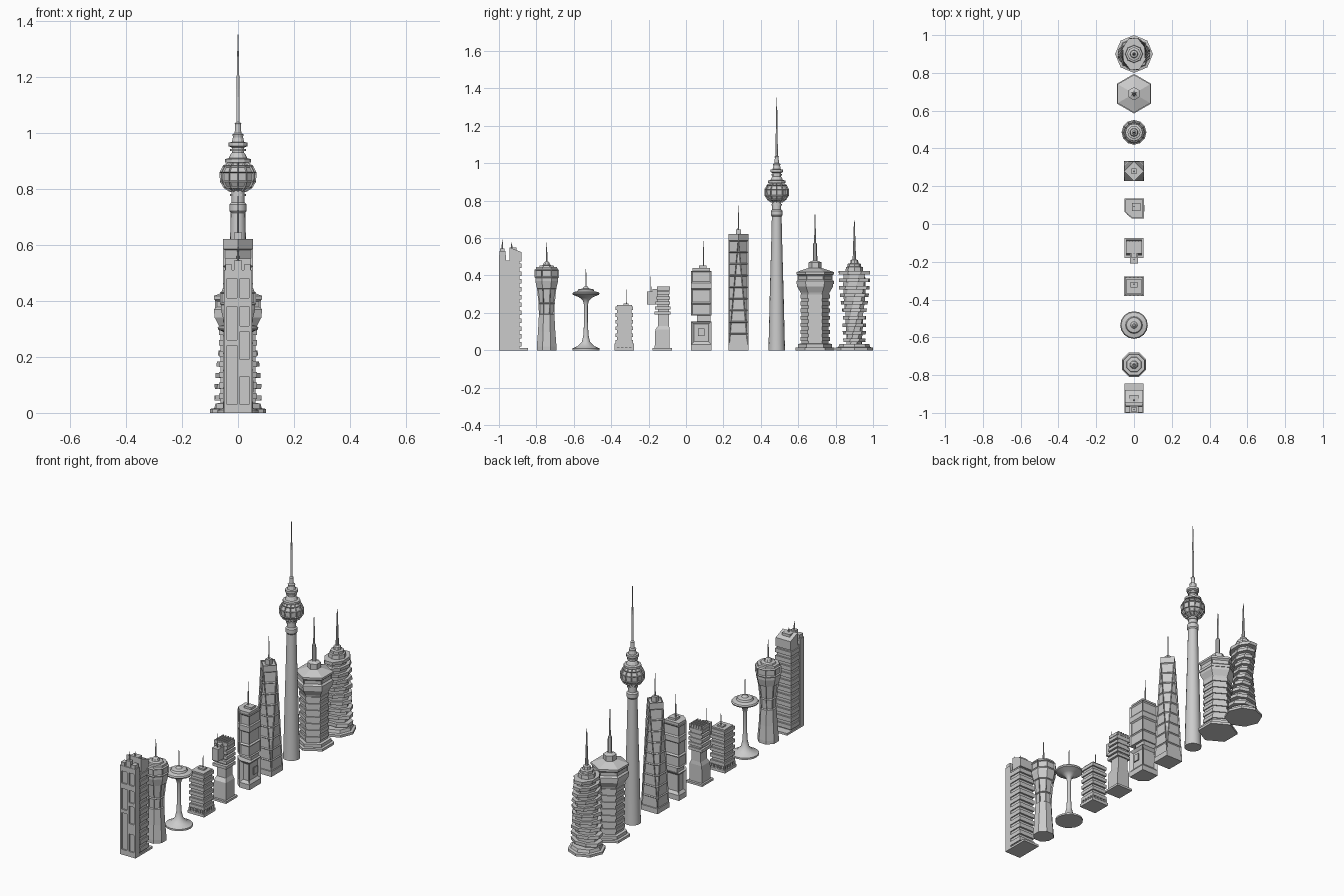
import bpy, bmesh, math
from math import sin, cos, pi


def ring(n, r, z, y=0, rot=0, sx=1, sy=1, turn=0, x=0):
    """Polygon ring: regular n-gon, scaled, then turned about z."""
    pts = []
    for i in range(n):
        a = rot + 2 * pi * i / n
        px, py = r * cos(a) * sx, r * sin(a) * sy
        pts.append((x + px * cos(turn) - py * sin(turn), y + px * sin(turn) + py * cos(turn), z))
    return pts


def loft(name, rings, panels=(), smooth=False):
    """Skin rings; panels = (zmin, zmax, border, depth) sinks the side faces in that range."""
    bm = bmesh.new()
    vs = [[bm.verts.new(p) for p in r] for r in rings]
    n = len(vs[0])
    for a, b in zip(vs, vs[1:]):
        for i in range(n):
            j = (i + 1) % n
            bm.faces.new((a[i], a[j], b[j], b[i]))
    bm.faces.new(vs[0][::-1])
    bm.faces.new(vs[-1])
    bmesh.ops.recalc_face_normals(bm, faces=bm.faces[:])
    for lo, hi, border, depth in panels:
        fs = [f for f in bm.faces if lo < f.calc_center_median().z < hi and abs(f.normal.z) < 0.85]
        bmesh.ops.inset_individual(bm, faces=fs, thickness=border, depth=-depth)
    me = bpy.data.meshes.new(name)
    bm.to_mesh(me)
    bm.free()
    ob = bpy.data.objects.new(name, me)
    bpy.context.collection.objects.link(ob)
    if smooth:
        bpy.ops.object.select_all(action='DESELECT')
        ob.select_set(True)
        bpy.context.view_layer.objects.active = ob
        bpy.ops.object.shade_smooth_by_angle(angle=math.radians(35))
    return ob


def lathe(name, prof, n, y, rot=0, panels=(), smooth=False, x=0):
    return loft(name, [ring(n, r, z, y, rot, x=x) for r, z in prof], panels, smooth)


def box(name, x0, x1, y0, y1, z0, z1):
    base = [(x0, y0), (x1, y0), (x1, y1), (x0, y1)]
    return loft(name, [[(x, y, z) for x, y in base] for z in (z0, z1)])


def mast(name, y, z0, z1, r=0.005, x=0):
    lathe(name, [(r, z0), (r * 0.8, z0 + (z1 - z0) * 0.5), (r * 0.3, z1)], 6, y, x=x)


# Tower 1: panelled front slab with ribbed block behind
box("slab_base", -.05, .05, -1, -.845, 0, .012)
box("slab_backing", -.047, .047, -.992, -.962, .01, .5)
for x0, x1, z0, z1 in [(-.05, -.04, 0, .5), (.04, .05, 0, .5), (-.004, .008, 0, .5),
                       (-.05, .05, 0, .03), (-.05, .05, .38, .41), (0, .05, .13, .19),
                       (-.05, 0, .24, .26), (0, .05, .29, .31), (-.05, .05, .48, .51)]:
    box("slab_frame", x0, x1, -1, -.963, z0, z1)
for s in (-1, 1):
    box("slab_horn", s * .033 - .012, s * .033 + .012, -.998, -.966, .5, .53)
box("slab_crest", -.014, .014, -.995, -.97, .5, .545)
mast("slab_mast", -.982, .53, .592)
box("ribbed_core", -.044, .044, -.965, -.89, 0, .48)
for i in range(11):
    z = .02 + i * .042
    box("ribbed_floor", -.05, .05, -.957, -.88, z, z + .024)
loft("ribbed_crown", [[(x, y, z + top * (-.88 - y) * .4) for x, y in
                       [(-.047, -.945), (.047, -.945), (.047, -.88), (-.047, -.88)]]
                      for z, top in [(.475, 0), (.525, 1)]])
box("ribbed_penthouse", -.025, .025, -.94, -.905, .52, .55)
mast("ribbed_mast", -.932, .54, .575)

# Tower 2: flared octagonal control tower
lathe("control_shaft", [(.057, 0), (.057, .02), (.05, .1), (.045, .19), (.047, .25), (.056, .33),
                        (.066, .37), (.066, .385), (.07, .39), (.07, .43), (.062, .435), (.06, .445)],
      8, -.745, pi / 8, [(.2, .34, .005, .006), (.395, .425, .006, .006)])
lathe("control_cap", [(.045, .44), (.04, .452), (.022, .455), (.016, .468), (.008, .475)], 8, -.745, pi / 8)
mast("control_mast", -.745, .46, .575)

# Tower 3: saucer on a thin stem
lathe("saucer_tower", [(.073, 0), (.073, .01), (.045, .022), (.022, .045), (.014, .08), (.01, .15), (.01, .24),
                       (.016, .265), (.032, .28), (.04, .285), (.07, .297), (.073, .304), (.068, .31),
                       (.045, .316), (.04, .326), (.018, .33), (.008, .342)], 16, -.535, smooth=True)
mast("saucer_mast", -.535, .33, .435, .004)

# Tower 4: small stacked block with stilts
box("stack_core", -.04, .04, -.368, -.292, 0, .235)
box("stack_base", -.052, .052, -.382, -.278, 0, .016)
for i in range(6):
    z = .035 + i * .036
    box("stack_floor", -.047, .047, -.377, -.283, z, z + .019)
for i in range(5):
    t = -.042 + i * .021
    for s in (-1, 1):
        box("stack_stilt", t - .004, t + .004, -.33 + s * .047 - .004, -.33 + s * .047 + .004, .01, .035)
        box("stack_stilt", s * .044 - .004, s * .044 + .004, -.334 + t, -.326 + t, .01, .035)
box("stack_roof", -.04, .04, -.37, -.29, .23, .242)
box("stack_penthouse", -.018, .018, -.335, -.308, .24, .25)
mast("stack_mast", -.317, .245, .325, .003)

# Tower 5: leaning tower with cantilevered head
box("lean_base", -.05, .05, -.18, -.075, 0, .012)
loft("lean_body", [ring(4, r, z, y, pi / 4) for r, z, y in
                   [(.056, .01, -.128), (.054, .11, -.126), (.042, .13, -.12), (.042, .18, -.12), (.046, .32, -.122)]])
for i in range(5):
    z = .19 + i * .027
    box("lean_floor", -.043, .043, -.168 + i * .003, -.083 - i * .001, z, z + .017)
box("lean_roof", -.043, .043, -.155, -.09, .318, .334)
for i in range(5):
    x = -.032 + i * .016
    box("lean_fin", x - .003, x + .003, -.155, -.085, .32, .34)
box("lean_head", -.02, .02, -.208, -.15, .245, .315)
box("lean_head_arm", -.014, .014, -.18, -.12, .29, .328)
mast("lean_mast", -.188, .31, .395, .003)

# Tower 6: two blocks with an open gap and one cut corner
def cut_plan(z, d=0):
    return [(-.05 + d, .065, z), (-.035, .048 + d, z), (-.01, .028 + d, z), (.053 - d, .028 + d, z),
            (.053 - d, .135 - d, z), (-.05 + d, .135 - d, z)]

loft("gap_lower_block", [cut_plan(z) for z in (0, .03, .155)], [(.05, .12, .022, .012)])
loft("gap_neck", [[(x, y, z) for x, y in [(-.035, .07), (.04, .06), (.04, .13), (-.035, .13)]] for z in (.15, .2)])
loft("gap_upper_block", [cut_plan(z) for z in (.185, .25, .33, .36, .425)] + [cut_plan(z, .006) for z in (.425, .44)],
     [(.185, .25, .008, .005), (.25, .33, .01, .008), (.36, .42, .01, .005)])
box("gap_window", .05, .056, .065, .1, .075, .115)
box("gap_penthouse", -.01, .035, .07, .11, .44, .452)
mast("gap_mast", .093, .45, .585, .004)

# Tower 7: square base turning into a diamond top
def taper(t):
    pts = []
    corners = [(-1, -1), (1, -1), (1, 1), (-1, 1)]
    for k in range(4):
        (ax, ay), (bx, by) = corners[k], corners[(k + 1) % 4]
        for f in (t / 2, 1 - t / 2):
            pts.append((.053 * (ax + (bx - ax) * f), .28 + .053 * (ay + (by - ay) * f), .015 + .595 * t))
    return pts

ts = [.02 + .94 * i / 9 for i in range(10)]
loft("diamond_tower", [taper(t) for t in ts], [(.03, .6, .006, .005)])
box("diamond_base", -.053, .053, .227, .333, 0, .03)
lathe("diamond_crown", [(.053, .585), (.053, .622), (.046, .622), (.046, .615)], 4, .28)
box("diamond_penthouse", -.014, .014, .266, .294, .61, .645)
mast("diamond_mast", .28, .64, .775, .004)

# Tower 8: tall broadcast tower with panelled ball
lathe("broadcast_shaft", [(.045, 0), (.043, .05), (.037, .3), (.03, .55), (.026, .715), (.031, .722), (.031, .745),
                          (.024, .752), (.024, .8)], 16, .485, smooth=True)
ball = [(.068 * cos(a), .845 + .062 * sin(a)) for a in [math.radians(d) for d in (-65, -42, -18, 14, 38, 60)]]
lathe("broadcast_ball", ball, 12, .485, panels=[(.78, .9, .005, .005)])
lathe("broadcast_upper", [(.046, .895), (.046, .907), (.033, .91), (.026, .925), (.022, .93), (.022, .948), (.034, .953),
                          (.034, .966), (.022, .968), (.018, .985), (.02, .995), (.012, 1.0), (.01, 1.03),
                          (.012, 1.035), (.006, 1.04), (.005, 1.18), (.0015, 1.352)], 12, .485)
for z in (.775, .935):
    lathe("broadcast_collar", [(.028, z), (.028, z + .008)], 12, .485)

# Tower 9: hexagonal tower with flared top
H = pi / 2
lathe("hex_base", [(.105, 0), (.105, .014), (.09, .016), (.09, .034), (.07, .036)], 6, .69, H)
lathe("hex_core", [(.072, .03), (.072, .29), (.078, .31), (.096, .34), (.096, .36)], 6, .69, H)
for i in range(7):
    z = .05 + i * .038
    lathe("hex_floor", [(.079, z), (.079, z + .02)], 6, .69, H)
lathe("hex_head", [(.1, .355), (.1, .37), (.094, .374), (.094, .402), (.1, .406), (.1, .418),
                   (.035, .44), (.035, .47), (.018, .476), (.012, .48), (.011, .57), (.005, .575), (.0025, .725)],
      6, .69, H, [(.38, .4, .006, .004)])

# Tower 10: twisting stack of octagonal plates
lathe("twist_base", [(.1, 0), (.1, .014), (.085, .017), (.08, .034)], 8, .9, 0)
def twist(r, z):
    return ring(8, r, z, .9, pi / 8, 1, .7, (z - .05) / .36 * H)

loft("twist_core", [twist(.062, .02 + i * .04) for i in range(11)], smooth=True)
for i in range(10):
    z = .045 + i * .04
    s = 1 - .1 * sin(pi * i / 9)
    loft("twist_plate", [twist(.09 * s, z), twist(.09 * s, z + .018)])
lathe("twist_crown", [(.048, .41), (.045, .445), (.036, .447), (.036, .462), (.022, .465), (.02, .482),
                      (.009, .486), (.007, .55), (.002, .693)], 8, .9)
